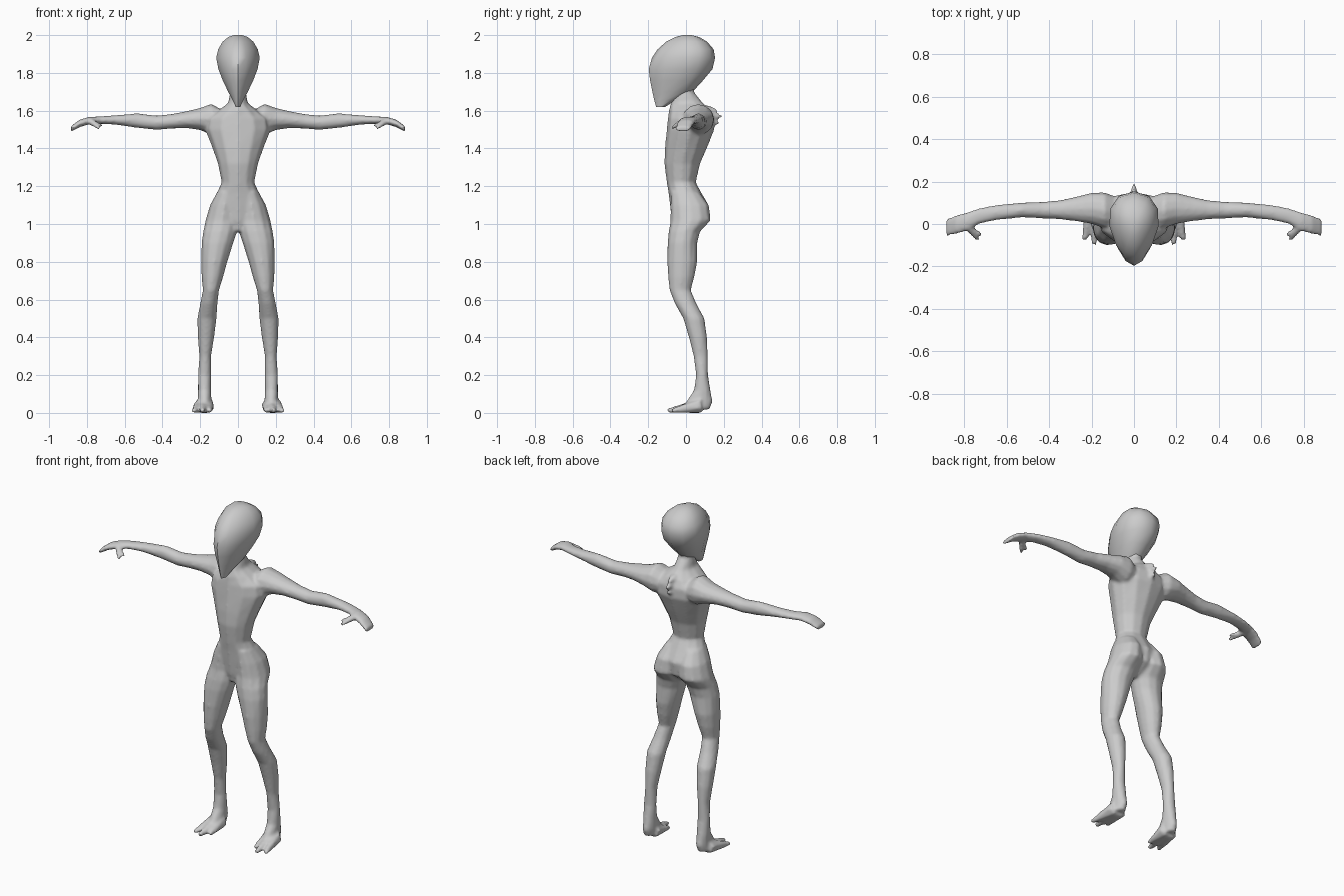
import bpy, bmesh, math
from mathutils import Vector

skin = bpy.data.materials.new("grey_skin")
skin.diffuse_color = (0.6, 0.6, 0.6, 1)
SIDES = 12


def ring(axis, pos, a0, a1, b0, b1, egg=0.0):
    """Oval cross-section: spans a0..a1 and b0..b1 across the axis."""
    pts = []
    for i in range(SIDES):
        t = 2 * math.pi * i / SIDES
        s = math.sin(t)
        a = (a0 + a1) / 2 + (a1 - a0) / 2 * math.cos(t) * (1 + egg * s) / (1 + egg * egg)
        b = (b0 + b1) / 2 + (b1 - b0) / 2 * s
        pts.append(Vector((a, b, pos)) if axis == "z" else Vector((pos, a, b)))
    return pts


def loft(bm, rings):
    loops = [[bm.verts.new(p) for p in r] for r in rings]
    for lo, hi in zip(loops, loops[1:]):
        for i in range(len(lo)):
            j = (i + 1) % len(lo)
            bm.faces.new((lo[i], lo[j], hi[j], hi[i]))
    bm.faces.new(loops[0][::-1])
    bm.faces.new(loops[-1])


def spike(bm, start, end, r0, r1):
    """Tapered six-sided digit between two points."""
    start, end = Vector(start), Vector(end)
    d = (end - start).normalized()
    u = d.orthogonal().normalized()
    v = d.cross(u)
    loft(bm, [[c + r * (u * math.cos(k * math.pi / 3) + v * math.sin(k * math.pi / 3))
               for k in range(6)] for c, r in ((start, r0), (end, r1))])


def finish(name, bm):
    bmesh.ops.recalc_face_normals(bm, faces=bm.faces)
    mesh = bpy.data.meshes.new(name)
    bm.to_mesh(mesh)
    bm.free()
    mesh.materials.append(skin)
    ob = bpy.data.objects.new(name, mesh)
    bpy.context.collection.objects.link(ob)
    bpy.ops.object.select_all(action="DESELECT")
    ob.select_set(True)
    bpy.context.view_layer.objects.active = ob
    return ob


# Torso and neck: height, half width, front y, back y
TORSO = [(0.96, 0.03, -0.06, 0.03), (1.02, 0.12, -0.075, 0.11), (1.10, 0.14, -0.085, 0.12),
         (1.16, 0.115, -0.092, 0.085), (1.22, 0.087, -0.102, 0.052), (1.32, 0.107, -0.115, 0.075),
         (1.40, 0.135, -0.112, 0.11), (1.50, 0.175, -0.102, 0.15), (1.56, 0.165, -0.096, 0.15),
         (1.605, 0.10, -0.09, 0.13), (1.64, 0.052, -0.08, 0.09), (1.70, 0.042, -0.05, 0.042),
         (1.77, 0.045, -0.05, 0.06)]
# Leg: height, inner x, outer x, front y, back y
LEG = [(0.02, 0.142, 0.215, 0.0, 0.125), (0.06, 0.14, 0.212, 0.0, 0.142), (0.12, 0.142, 0.212, 0.042, 0.13),
       (0.20, 0.142, 0.212, 0.053, 0.117), (0.30, 0.142, 0.205, 0.04, 0.116),
       (0.40, 0.126, 0.213, 0.015, 0.112), (0.50, 0.113, 0.216, -0.015, 0.098),
       (0.58, 0.108, 0.20, -0.06, 0.055), (0.65, 0.10, 0.186, -0.088, 0.026),
       (0.72, 0.078, 0.193, -0.095, 0.045), (0.80, 0.056, 0.195, -0.10, 0.06),
       (0.90, 0.024, 0.193, -0.098, 0.06), (0.96, 0.004, 0.185, -0.092, 0.075),
       (1.02, -0.005, 0.172, -0.082, 0.132), (1.10, -0.005, 0.148, -0.082, 0.122),
       (1.17, 0.01, 0.11, -0.08, 0.07)]
# Arm: distance from centre, front y, back y, bottom z, top z
ARM = [(0.06, -0.03, 0.12, 1.47, 1.59), (0.14, -0.02, 0.15, 1.47, 1.637), (0.20, 0.0, 0.148, 1.497, 1.615),
       (0.27, 0.012, 0.13, 1.507, 1.598), (0.35, 0.022, 0.112, 1.505, 1.583),
       (0.43, 0.026, 0.105, 1.498, 1.574), (0.53, 0.031, 0.101, 1.508, 1.586),
       (0.65, 0.018, 0.09, 1.526, 1.576), (0.73, 0.0, 0.075, 1.53, 1.57),
       (0.79, -0.035, 0.055, 1.527, 1.567), (0.84, -0.048, 0.042, 1.512, 1.552),
       (0.885, -0.058, 0.025, 1.487, 1.517)]

# Body: all limbs fused into one smooth skin
bm = bmesh.new()
loft(bm, [ring("z", z, -w, w, y0, y1) for z, w, y0, y1 in TORSO])
for s in (-1, 1):
    loft(bm, [ring("z", z, s * a, s * b, c, d) for z, a, b, c, d in LEG])
    loft(bm, [ring("x", s * x, a, b, c, d) for x, a, b, c, d in ARM])
    # Thumb and a short second claw
    spike(bm, (s * 0.785, -0.005, 1.548), (s * 0.735, -0.075, 1.508), 0.022, 0.01)
    spike(bm, (s * 0.775, -0.02, 1.54), (s * 0.718, -0.052, 1.52), 0.017, 0.008)
    # Foot instep and three toes
    for x, y, r in ((0.148, -0.055, 0.011), (0.188, -0.098, 0.012), (0.235, -0.075, 0.012)):
        spike(bm, (s * (0.177 + (x - 0.185) * 0.4), 0.075, 0.04), (s * x, y, 0.014), 0.04, r)
# Small ridge on the upper spine
for z, y in ((1.60, 0.165), (1.57, 0.19), (1.535, 0.175)):
    spike(bm, (0, 0.11, z + 0.005), (0, y, z), 0.028, 0.008)
body = finish("body", bm)
remesh = body.modifiers.new("fuse", "REMESH")
remesh.mode = "VOXEL"
remesh.voxel_size = 0.009
relax = body.modifiers.new("relax", "SMOOTH")
relax.factor = 0.5
relax.iterations = 4
for name in ("fuse", "relax"):
    bpy.ops.object.modifier_apply(modifier=name)
if not body.data.materials:
    body.data.materials.append(skin)
low = min(v.co.z for v in body.data.vertices)
for v in body.data.vertices:
    if v.co.z < 0.1:
        v.co.z = max(0.0, v.co.z - low * (1 - v.co.z / 0.1))
bpy.ops.object.shade_smooth()

# Head: height, half width, front y, back y (wider at the back, pointed chin)
HEAD = [(1.62, 0.013, -0.158, -0.11), (1.655, 0.03, -0.168, -0.055), (1.70, 0.056, -0.178, 0.035),
        (1.76, 0.087, -0.19, 0.09), (1.82, 0.112, -0.197, 0.14), (1.88, 0.124, -0.18, 0.154),
        (1.925, 0.113, -0.15, 0.146), (1.965, 0.088, -0.105, 0.112), (1.99, 0.055, -0.055, 0.07),
        (2.0, 0.022, -0.015, 0.03)]
bm = bmesh.new()
loft(bm, [ring("z", z, -w, w, y0, y1, 0.28) for z, w, y0, y1 in HEAD])
finish("head", bm)
bpy.ops.object.shade_smooth_by_angle(angle=math.radians(50))
